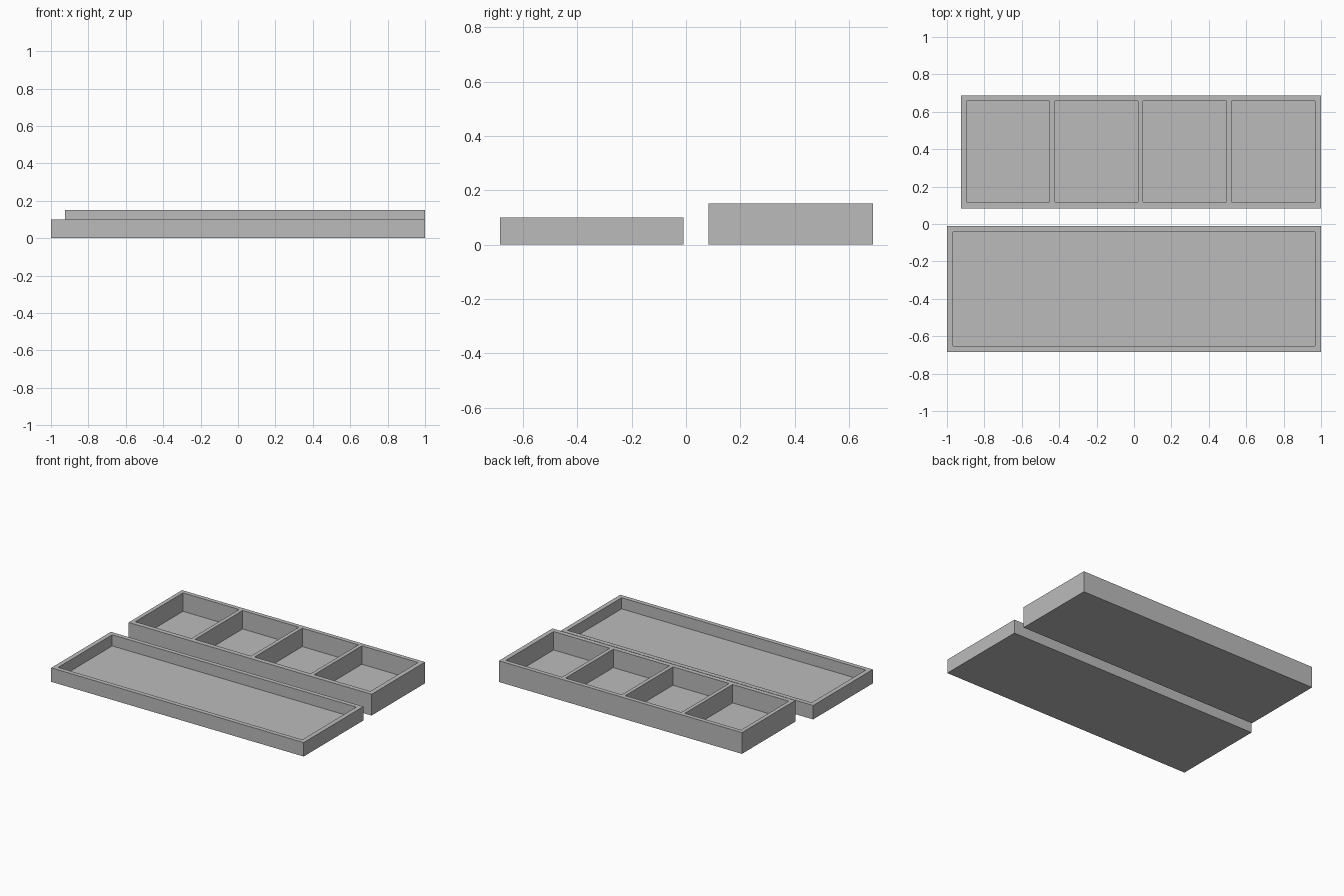
import bpy
import bmesh
from mathutils import Matrix, Vector

cube = bpy.data.objects.get("Cube")
if cube:
    bpy.data.objects.remove(cube, do_unlink=True)

# One plain grey for everything
grey = bpy.data.materials.new("plain_grey")
grey.use_nodes = True
grey.diffuse_color = (0.5, 0.5, 0.5, 1)
grey.node_tree.nodes["Principled BSDF"].inputs["Base Color"].default_value = grey.diffuse_color

FLOOR = 0.02


def box_bmesh(x, y, z):
    """Box between the given (low, high) pairs."""
    bm = bmesh.new()
    size = Vector((x[1] - x[0], y[1] - y[0], z[1] - z[0], 1))
    middle = Vector((sum(x), sum(y), sum(z))) / 2
    matrix = Matrix.Translation(middle) @ Matrix.Diagonal(size)
    bmesh.ops.create_cube(bm, size=1, matrix=matrix)
    return bm


def finish(bm, name):
    bmesh.ops.recalc_face_normals(bm, faces=bm.faces)
    mesh = bpy.data.meshes.new(name)
    bm.to_mesh(mesh)
    bm.free()
    mesh.materials.append(grey)
    obj = bpy.data.objects.new(name, mesh)
    bpy.context.collection.objects.link(obj)


def tray(name, x, y, height, pockets_x, pocket_y):
    """Box whose top is cut along the pocket edges, with the pockets sunk to the floor."""
    bm = box_bmesh(x, y, (0, height))
    cuts = [((v, 0, 0), (1, 0, 0)) for pair in pockets_x for v in pair]
    cuts += [((0, v, 0), (0, 1, 0)) for v in pocket_y]
    for co, no in cuts:
        geom = bm.verts[:] + bm.edges[:] + bm.faces[:]
        bmesh.ops.bisect_plane(bm, geom=geom, plane_co=co, plane_no=no)

    def in_pocket(face):
        c = face.calc_center_median()
        return (face.normal.z > 0.9 and pocket_y[0] < c.y < pocket_y[1]
                and any(a < c.x < b for a, b in pockets_x))

    bm.normal_update()
    sunk = bmesh.ops.extrude_discrete_faces(bm, faces=[f for f in bm.faces if in_pocket(f)])
    for face in sunk["faces"]:
        for vert in face.verts:
            vert.co.z = FLOOR
    finish(bm, name)


# Shallow lid tray at the front
tray("lid_tray", (-1, 1), (-0.685, -0.01), 0.10, [(-0.967, 0.967)], (-0.653, -0.042))

# Deeper tray with four compartments at the back
starts = [-0.896 + 0.4725 * i for i in range(4)]
tray("compartment_tray", (-0.925, 1), (0.083, 0.688), 0.152,
     [(s, s + 0.445) for s in starts], (0.117, 0.657))

# Thin raised panel on each compartment floor
for i, s in enumerate(starts):
    pad = box_bmesh((s + 0.088, s + 0.357), (0.218, 0.557), (FLOOR - 0.002, FLOOR + 0.004))
    finish(pad, f"floor_panel_{i + 1}")
